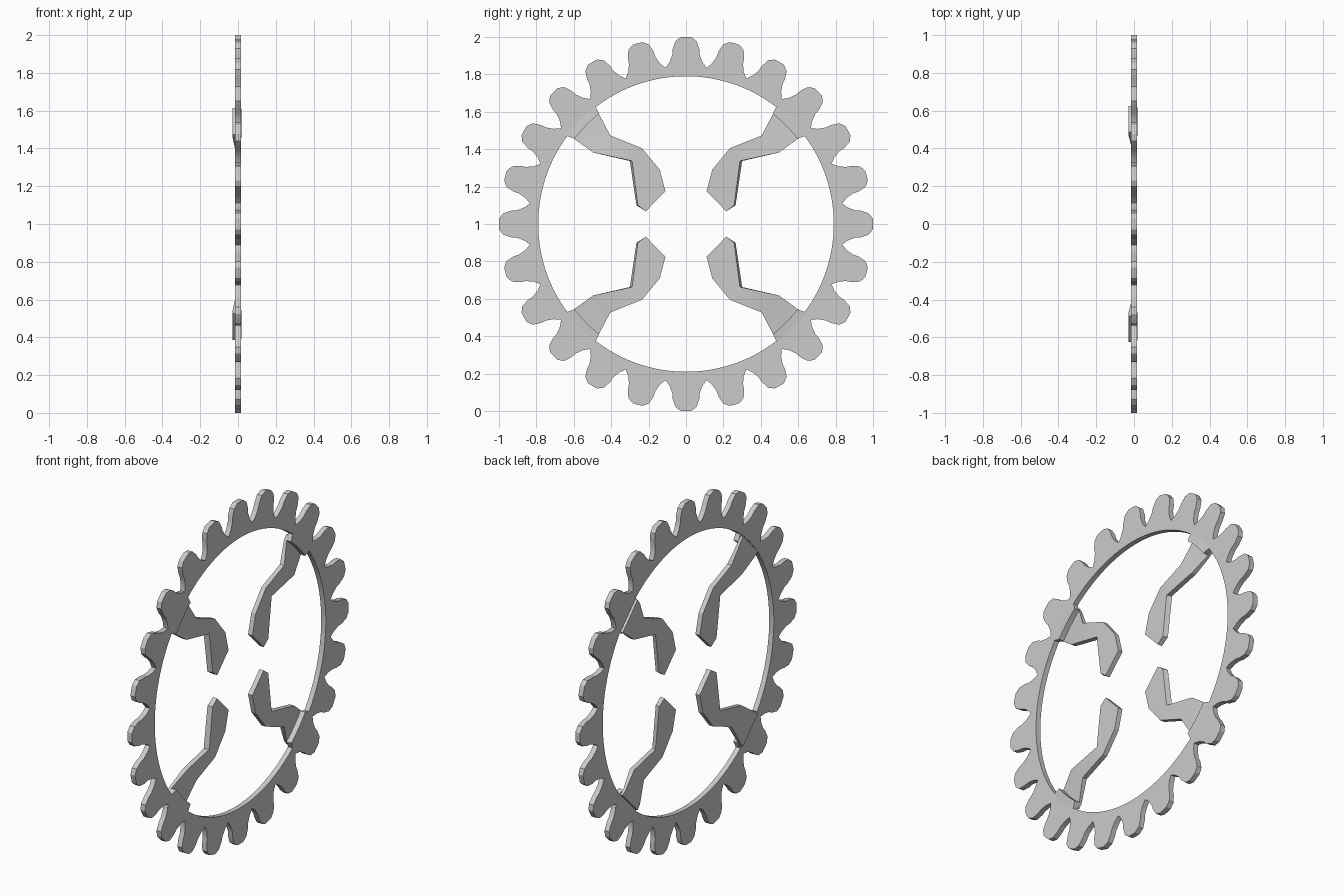
import bpy, bmesh, math

if "Cube" in bpy.data.objects:
    bpy.data.objects.remove(bpy.data.objects["Cube"])

T = 0.015          # half thickness of the ring
CZ = 1.0           # height of the wheel centre


def finish(bm, name, angle=30):
    bmesh.ops.remove_doubles(bm, verts=bm.verts, dist=1e-5)
    bmesh.ops.recalc_face_normals(bm, faces=bm.faces)
    me = bpy.data.meshes.new(name)
    bm.to_mesh(me)
    bm.free()
    ob = bpy.data.objects.new(name, me)
    bpy.context.collection.objects.link(ob)
    bpy.ops.object.select_all(action='DESELECT')
    ob.select_set(True)
    bpy.context.view_layer.objects.active = ob
    bpy.ops.object.shade_smooth_by_angle(angle=math.radians(angle))
    return ob


def sweep(bm, sections, closed=False):
    """Skin a list of four-point sections into a solid."""
    loops = [[bm.verts.new((x, y, z + CZ)) for x, y, z in s] for s in sections]
    n = len(loops)
    for i in range(n if closed else n - 1):
        a, b = loops[i], loops[(i + 1) % n]
        for k in range(4):
            m = (k + 1) % 4
            bm.faces.new((a[k], a[m], b[m], b[k]))
    if not closed:
        bm.faces.new(loops[0])
        bm.faces.new(loops[-1])


def polar_section(a, r0, r1, x0, x1):
    c, s = math.cos(a), math.sin(a)
    return [(x0, r0 * c, r0 * s), (x1, r0 * c, r0 * s),
            (x1, r1 * c, r1 * s), (x0, r1 * c, r1 * s)]


# Toothed ring: half a tooth as (sideways offset, height), mirrored and repeated
half = [(0.028, 0.999), (0.057, 0.978), (0.071, 0.935), (0.073, 0.905), (0.088, 0.865)]
tooth = [(math.atan2(w, h), math.hypot(w, h)) for w, h in half]
tooth = [(-a, r) for a, r in reversed(tooth)] + [(0, 1.0)] + tooth
tooth.append((math.radians(7.5), 0.842))
COUNT = 24
bm = bmesh.new()
sweep(bm, [polar_section(a + i * math.tau / COUNT, 0.79, r, -T, T)
           for i in range(COUNT) for a, r in tooth], closed=True)
finish(bm, "toothed_ring", 20)

# Arm stations: upper edge (y, z), lower edge (y, z), x range, bevel of the lower edge
stations = [
    ((0.11, 0.175), (0.215, 0.068), -0.012, 0.016, 0.0),
    ((0.14, 0.29), (0.265, 0.10), -0.012, 0.016, 0.008),
    ((0.235, 0.405), (0.30, 0.337), -0.012, 0.016, 0.012),
    ((0.405, 0.473), (0.497, 0.382), -0.012, 0.016, 0.0),
    ((0.465, 0.588), (0.597, 0.455), -0.028, -0.012, 0.0),
    ((0.487, 0.615), (0.625, 0.475), -0.028, -0.012, 0.0),
]

for sy, side in ((1, "right"), (-1, "left")):
    for sz, level in ((1, "upper"), (-1, "lower")):
        # Bent spoke, stepping behind the ring at its outer end
        bm = bmesh.new()
        sweep(bm, [[(x0, sy * u[0], sz * u[1]), (x1, sy * u[0], sz * u[1]),
                    (x1, sy * (l[0] - b), sz * l[1]), (x0, sy * l[0], sz * l[1])]
                   for u, l, x0, x1, b in stations])
        finish(bm, f"{level}_{side}_spoke", 15)

        # Tab on the ring that carries the spoke
        bm = bmesh.new()
        secs = []
        for i in range(9):
            t = i / 8
            a_in = math.radians(37.5 + 14.2 * t)
            a_out = math.radians(36.3 + 16.2 * t)
            p = polar_section(a_in, 0.75, 0.75, -0.013, 0.019)[:2]
            q = polar_section(a_out, 0.797, 0.797, -0.013, T)[2:]
            secs.append([(x, sy * y, sz * z) for x, y, z in p + q])
        sweep(bm, secs)
        finish(bm, f"{level}_{side}_tab", 30)
